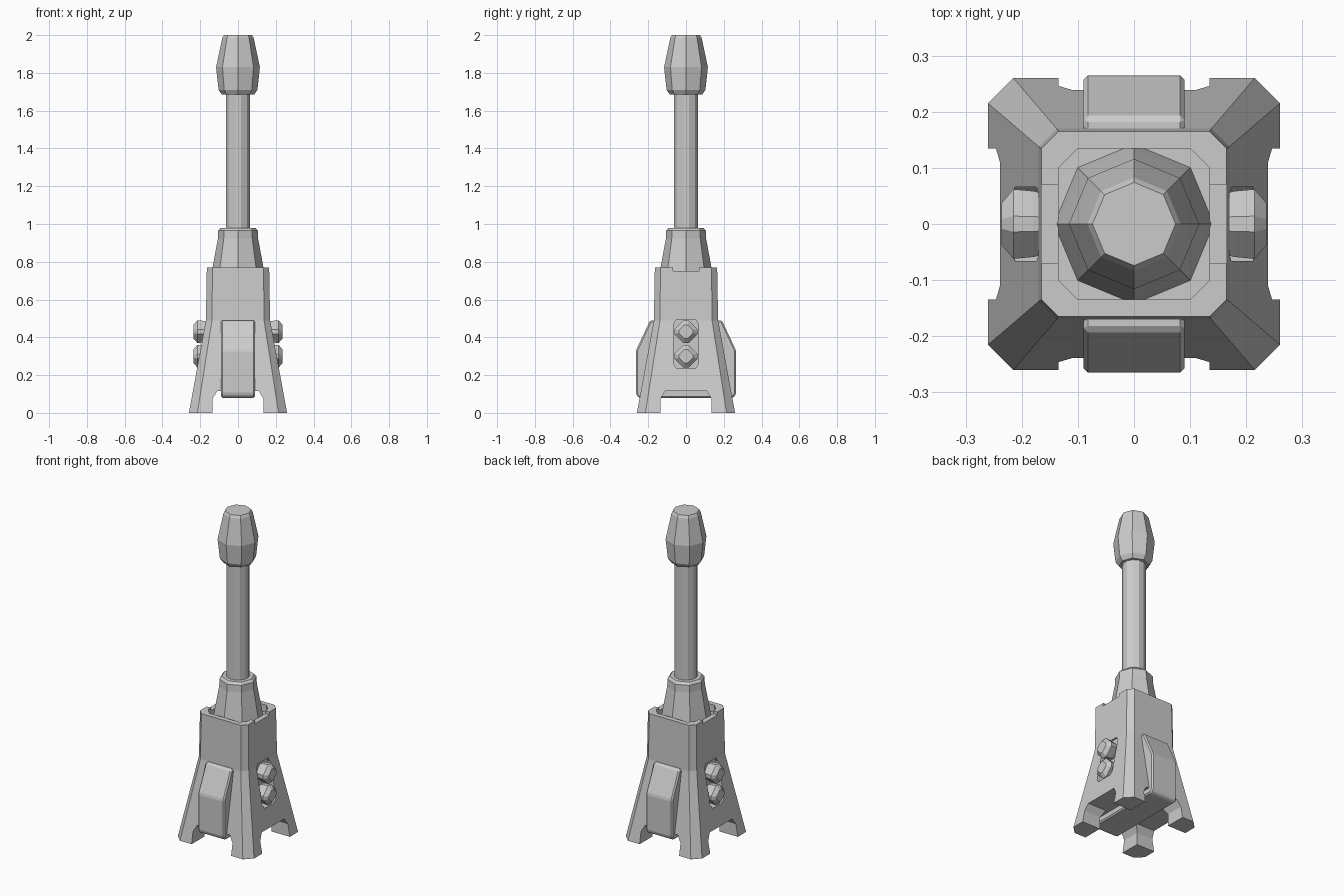
import bpy
import bmesh
from math import cos, sin, pi
from mathutils import Vector

if "Cube" in bpy.data.objects:
    bpy.data.objects.remove(bpy.data.objects["Cube"], do_unlink=True)

grey = bpy.data.materials.new("light_grey")
grey.use_nodes = True
grey.diffuse_color = (0.6, 0.6, 0.6, 1)
grey.node_tree.nodes["Principled BSDF"].inputs["Base Color"].default_value = (0.6, 0.6, 0.6, 1)


def loft(name, rings):
    """Skin a closed solid through rings with equal point counts."""
    bm = bmesh.new()
    loops = [[bm.verts.new(p) for p in ring] for ring in rings]
    n = len(loops[0])
    for a, b in zip(loops, loops[1:]):
        for i in range(n):
            j = (i + 1) % n
            bm.faces.new((a[i], a[j], b[j], b[i]))
    bm.faces.new(loops[0][::-1])
    bm.faces.new(loops[-1])
    bmesh.ops.recalc_face_normals(bm, faces=bm.faces)
    mesh = bpy.data.meshes.new(name)
    bm.to_mesh(mesh)
    bm.free()
    mesh.materials.append(grey)
    obj = bpy.data.objects.new(name, mesh)
    bpy.context.collection.objects.link(obj)
    return obj


def square(half, chamfer, z):
    """Square ring with cut corners."""
    k = half - chamfer
    return [Vector(p + (z,)) for p in (
        (half, -k), (half, k), (k, half), (-k, half),
        (-half, k), (-half, -k), (-k, -half), (k, -half))]


def polygon(radius, z, sides, turn=0):
    return [Vector((radius * cos(turn + 2 * pi * i / sides),
                    radius * sin(turn + 2 * pi * i / sides), z)) for i in range(sides)]


def prism(name, profile, start, end, axis):
    """Extrude a (side, height) profile along x or y."""
    def place(d):
        return [Vector((d, s, h) if axis == "x" else (s, d, h)) for s, h in profile]
    return loft(name, [place(start), place(end)])


def finish(obj, kind, **settings):
    mod = obj.modifiers.new(kind.title(), kind)
    for key, value in settings.items():
        setattr(mod, key, value)
    bpy.context.view_layer.objects.active = obj
    bpy.ops.object.modifier_apply(modifier=mod.name)


def cut(obj, cutter):
    cutter.hide_render = True
    finish(obj, "BOOLEAN", operation="DIFFERENCE", solver="EXACT", object=cutter)
    bpy.data.objects.remove(cutter, do_unlink=True)


def box_profile(half, low, high):
    return [(-half, low), (half, low), (half, high), (-half, high)]


# Four-legged base tower
base = loft("base_tower", [square(0.26, 0.045, 0), square(0.17, 0.032, 0.49),
                           square(0.165, 0.03, 0.77)])
arch = [(-0.135, -0.1), (0.135, -0.1), (0.135, 0.075), (0.11, 0.115),
        (-0.11, 0.115), (-0.135, 0.075)]
for axis in "xy":
    cut(base, prism("arch_cutter", arch, -0.5, 0.5, axis))

# Open tray in the top, with a shallow notch in each side rim
cut(base, loft("tray_cutter", [square(0.135, 0.035, 0.725), square(0.135, 0.035, 0.9)]))
cut(base, prism("notch_cutter", box_profile(0.07, 0.752, 0.9), -0.3, 0.3, "x"))

# Side pockets holding the nozzles
pocket = [(-0.066, 0.26), (-0.05, 0.235), (0.05, 0.235), (0.066, 0.26),
          (0.066, 0.47), (0.05, 0.495), (-0.05, 0.495), (-0.066, 0.47)]
for side in (-1, 1):
    cut(base, prism("pocket_cutter", pocket, side * 0.16, side * 0.4, "x"))

# Armour block running through the base, front to back
half_block = [(0.265, 0.1), (0.265, 0.33), (0.19, 0.49)]
block = [(-0.25, 0.08), (0.25, 0.08)] + half_block + [(-y, z) for y, z in half_block[::-1]]
armour = prism("armour_block", block, -0.09, 0.09, "x")
finish(armour, "BEVEL", width=0.008, segments=1, limit_method="ANGLE", angle_limit=0.35)

# Diamond nozzles, two on each side
diamond = [(0.062, -0.012), (0.062, 0.012), (0.014, 0.06), (-0.014, 0.06),
           (-0.062, 0.012), (-0.062, -0.012), (-0.014, -0.06), (0.014, -0.06)]
for side, word in ((1, "left"), (-1, "right")):
    for height, level in ((0.43, "upper"), (0.3, "lower")):
        stations = ((0.14, 0.8), (0.18, 0.95), (0.215, 1), (0.236, 0.6))
        loft(f"{word}_{level}_nozzle",
             [[Vector((side * x, y * s, height + z * s)) for y, z in diamond]
              for x, s in stations])

# Faceted collar around the barrel
loft("barrel_collar", [polygon(0.143, 0.72, 8), polygon(0.133, 0.78, 8),
                       polygon(0.107, 0.92, 8), polygon(0.105, 0.965, 8),
                       polygon(0.092, 0.98, 8)])

# Barrel
loft("barrel", [polygon(0.066, 0.9, 12, pi / 12), polygon(0.066, 1.75, 12, pi / 12)])

# Muzzle
loft("muzzle", [polygon(0.085, 1.685, 8), polygon(0.103, 1.71, 8), polygon(0.116, 1.83, 8),
                polygon(0.083, 1.985, 8), polygon(0.074, 2.0, 8)])
